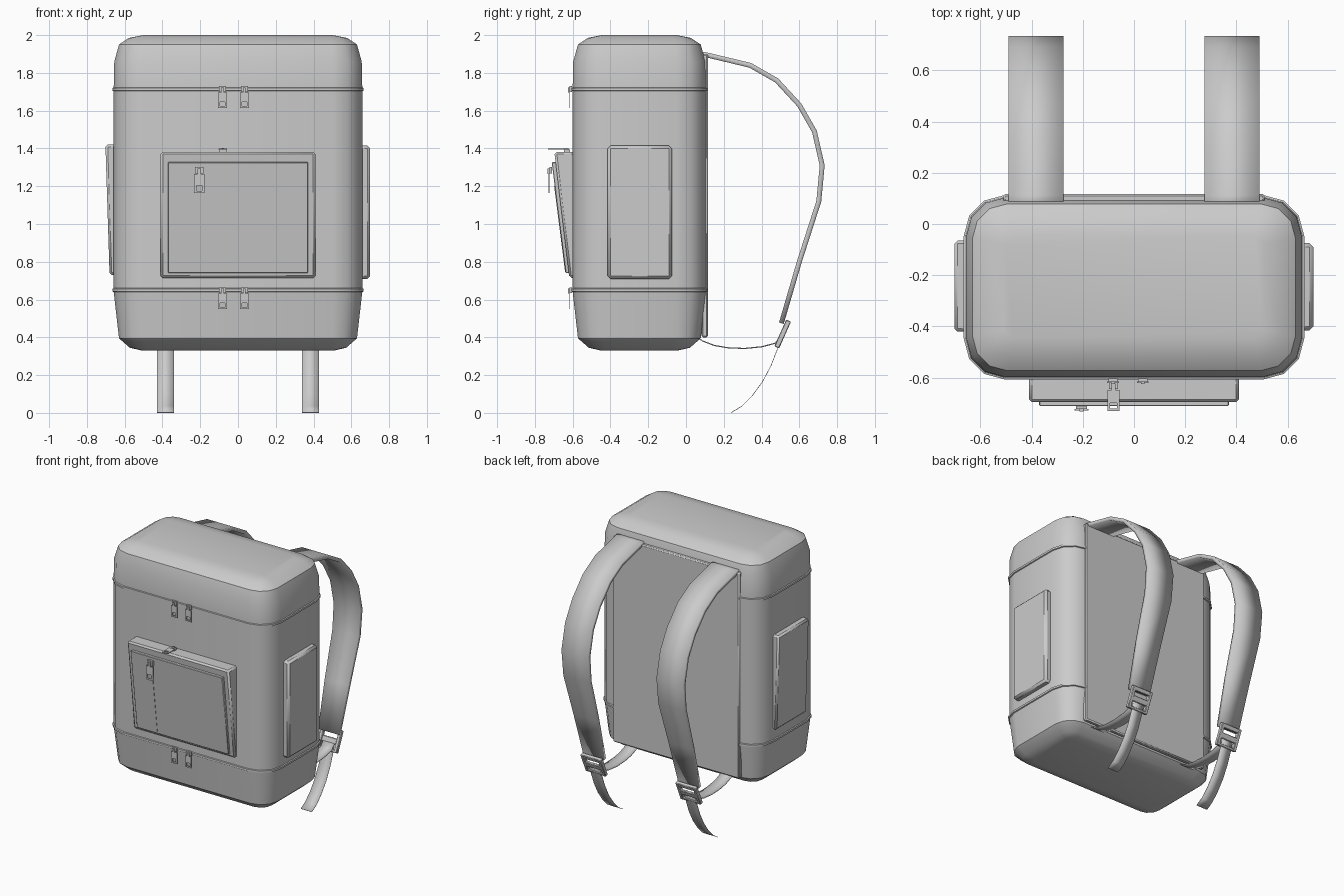
import bpy, bmesh, math
from mathutils import Matrix, Vector

if "Cube" in bpy.data.objects:
    bpy.data.objects.remove(bpy.data.objects["Cube"])


def finish(name, bm, bevel=0, thick=0, angle=35, segments=1):
    bmesh.ops.recalc_face_normals(bm, faces=bm.faces)
    me = bpy.data.meshes.new(name)
    bm.to_mesh(me)
    bm.free()
    me.polygons.foreach_set("use_smooth", [True] * len(me.polygons))
    me.set_sharp_from_angle(angle=math.radians(angle))
    ob = bpy.data.objects.new(name, me)
    bpy.context.collection.objects.link(ob)
    if thick:
        m = ob.modifiers.new("Thickness", 'SOLIDIFY')
        m.thickness, m.offset, m.use_even_offset = thick, 0, True
    if bevel:
        m = ob.modifiers.new("Bevel", 'BEVEL')
        m.width, m.segments = bevel, segments
    return ob


def boxes(name, parts, mat=Matrix(), bevel=0):
    """One object from several boxes given as (centre, size)."""
    bm = bmesh.new()
    for c, s in parts:
        bmesh.ops.create_cube(bm, size=1, matrix=mat @ Matrix.Translation(c) @ Matrix.Diagonal((*s, 1)))
    return finish(name, bm, bevel)


def loft(name, rings):
    bm = bmesh.new()
    loops = [[bm.verts.new(p) for p in r] for r in rings]
    n = len(loops[0])
    for a, b in zip(loops, loops[1:]):
        for i in range(n):
            j = (i + 1) % n
            bm.faces.new((a[i], a[j], b[j], b[i]))
    bm.faces.new(loops[0])
    bm.faces.new(loops[-1])
    return finish(name, bm, angle=40)


def body_ring(z, inset):
    hx, hy, cy = 0.658 - inset, 0.353 - inset, -0.247
    r = max(0.155 - 0.8 * inset, 0.03)
    pts = []
    for k, (sx, sy) in enumerate([(1, 1), (-1, 1), (-1, -1), (1, -1)]):
        for i in range(4):
            a = math.radians(90 * k + 30 * i)
            pts.append((sx * (hx - r) + r * math.cos(a), cy + sy * (hy - r) + r * math.sin(a), z))
    return pts


def slab(name, xs, zs, back, bottom, top, bevel, mat=Matrix()):
    """Pocket block whose front (-y) face may slope from bottom to top."""
    bm = bmesh.new()
    bmesh.ops.create_cube(bm, size=2)
    for v in bm.verts:
        y = back if v.co.y > 0 else (top if v.co.z > 0 else bottom)
        v.co = mat @ Vector((xs[v.co.x > 0], y, zs[v.co.z > 0]))
    return finish(name, bm, bevel)


def ribbon(name, x, path, thick):
    """Webbing strip along (y, z, width) points."""
    bm = bmesh.new()
    rows = [(bm.verts.new((x - w / 2, y, z)), bm.verts.new((x + w / 2, y, z))) for y, z, w in path]
    for a, b in zip(rows, rows[1:]):
        bm.faces.new((a[0], a[1], b[1], b[0]))
    return finish(name, bm, thick=thick)


def zip_pull(name, loc, rot=0, s=1.0):
    """Slider with a slotted tab hanging from it."""
    mat = Matrix.Translation(loc) @ Matrix.Rotation(rot, 4, 'X') @ Matrix.Scale(s, 4)
    boxes(name, [
        ((0, -0.002, 0), (0.036, 0.012, 0.03)),
        ((0, -0.011, -0.005), (0.014, 0.01, 0.026)),
        ((0, -0.010, -0.043), (0.046, 0.005, 0.05)),
        ((-0.018, -0.010, -0.08), (0.010, 0.005, 0.026)),
        ((0.018, -0.010, -0.08), (0.010, 0.005, 0.026)),
        ((0, -0.010, -0.096), (0.046, 0.005, 0.010)),
    ], mat)


# Main body with two raised zip seams
profile = [(0.33, 0.15), (0.345, 0.085), (0.395, 0.028), (0.64, 0), (0.643, -0.007), (0.657, -0.007),
           (0.66, 0), (1.703, 0), (1.706, -0.007), (1.72, -0.007), (1.723, 0), (1.86, 0.003),
           (1.95, 0.028), (1.985, 0.08), (2.0, 0.155)]
loft("pack_body", [body_ring(z, i) for z, i in profile])

# Back panel
boxes("back_panel", [((0, 0.1, 1.15), (1.02, 0.034, 1.5))], bevel=0.008)

# Front pocket, its flat panel and panel zip line
slab("front_pocket", (-0.41, 0.41), (0.715, 1.382), -0.55, -0.618, -0.697, 0.012)
slab("front_pocket_panel", (-0.37, 0.37), (0.74, 1.327), -0.60, -0.637, -0.711, 0.003)
slab("panel_zip_line", (-0.208, -0.202), (0.745, 1.2), -0.62, -0.640, -0.698, 0)

# Side pockets
slab("right_pocket", (-0.415, -0.075), (0.71, 1.415), -0.62, -0.70, -0.70, 0.015,
     Matrix.Rotation(math.pi / 2, 4, 'Z'))
slab("left_pocket", (0.065, 0.42), (0.73, 1.42), -0.62, -0.68, -0.702, 0.012,
     Matrix.Rotation(-math.pi / 2, 4, 'Z'))

# Zip pulls
for label, z in (("upper", 1.715), ("lower", 0.65)):
    for side, x in (("left", -0.082), ("right", 0.034)):
        zip_pull(f"{label}_zip_pull_{side}", (x, -0.608, z))
zip_pull("pocket_zip_pull", (-0.08, -0.63, 1.386), -math.pi / 2)
zip_pull("panel_zip_pull", (-0.205, -0.713, 1.285), 0, 1.2)

# Shoulder straps, lower webbing, loose tails and buckles
strap = [(0.05, 1.905, 0.215), (0.11, 1.895, 0.215), (0.34, 1.84, 0.215), (0.48, 1.76, 0.215),
         (0.60, 1.63, 0.215), (0.68, 1.49, 0.215), (0.721, 1.31, 0.215), (0.703, 1.12, 0.21),
         (0.60, 0.80, 0.19), (0.505, 0.475, 0.165)]
lower = [(0.04, 0.41, 0.09), (0.09, 0.38, 0.09), (0.15, 0.357, 0.09), (0.22, 0.345, 0.09),
         (0.31, 0.341, 0.09), (0.40, 0.35, 0.09), (0.47, 0.368, 0.09), (0.50, 0.40, 0.09)]
tail = [(0.515, 0.43, 0.09), (0.485, 0.34, 0.09), (0.45, 0.25, 0.09), (0.405, 0.165, 0.09),
        (0.35, 0.09, 0.09), (0.295, 0.035, 0.09), (0.24, 0.002, 0.09)]
for side, s in (("left", -1), ("right", 1)):
    x = 0.383 * s
    ribbon(f"{side}_shoulder_strap", x, strap, 0.026)
    ribbon(f"{side}_lower_webbing", x, lower, 0.006)
    ribbon(f"{side}_strap_tail", x, tail, 0.003)
    mat = Matrix.Translation((x, 0.512, 0.418)) @ Matrix.Rotation(math.radians(-24), 4, 'X')
    boxes(f"{side}_buckle", [
        ((-0.07, 0, 0), (0.025, 0.028, 0.155)),
        ((0.07, 0, 0), (0.025, 0.028, 0.155)),
        ((0, 0, 0.062), (0.13, 0.026, 0.031)),
        ((0, 0, -0.068), (0.13, 0.026, 0.019)),
        ((0, 0.004, -0.005), (0.13, 0.018, 0.04)),
    ], mat, bevel=0.004)
